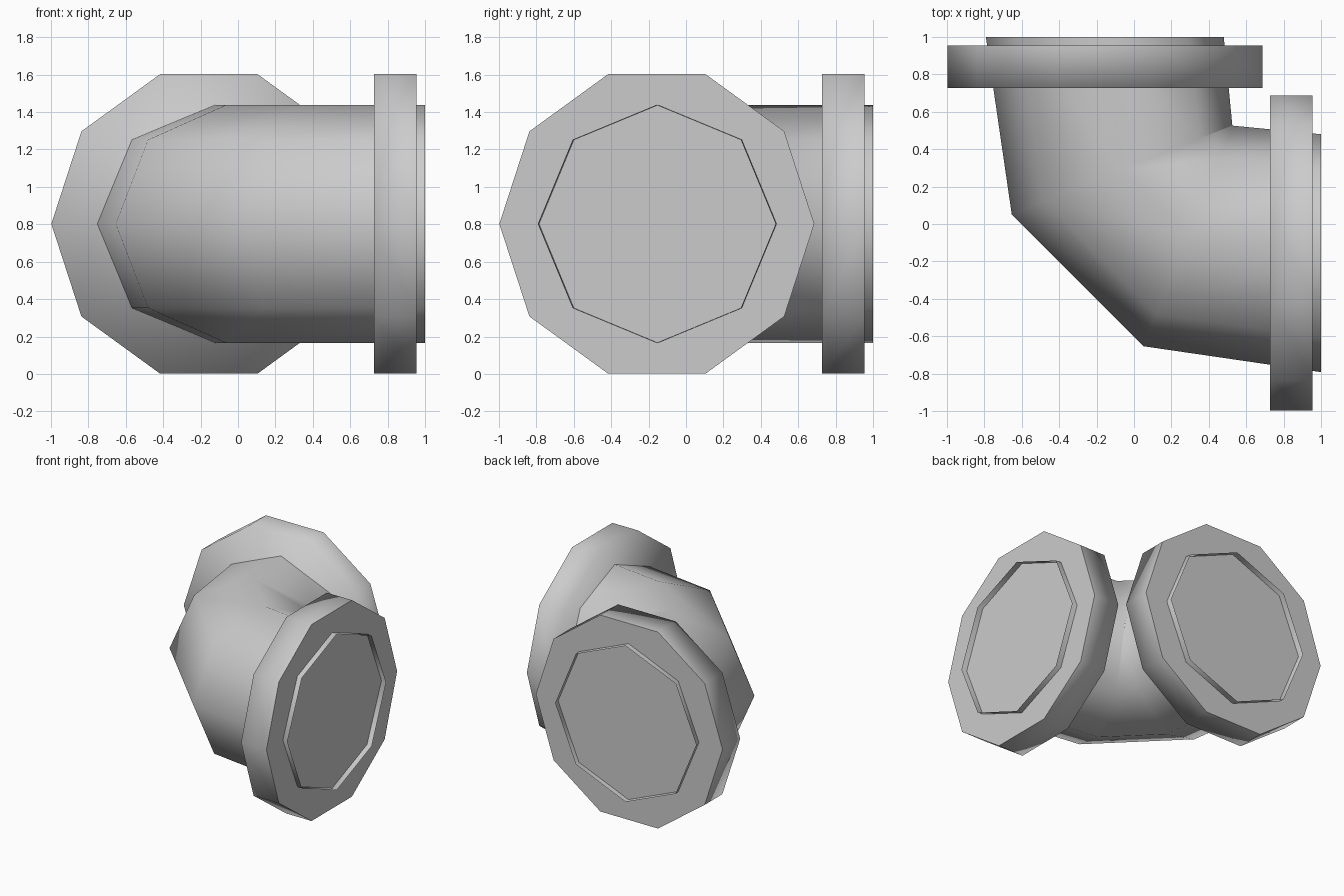
import bpy, bmesh
from math import radians, sin, cos, pi
from mathutils import Vector

cube = bpy.data.objects.get("Cube")
if cube:
    bpy.data.objects.remove(cube, do_unlink=True)

MID_Z = 0.802      # height of the pipe axis
OFFSET = -0.156    # sideways position of both openings
PIPE_R = 0.636
FLANGE_R = 0.842

grey = bpy.data.materials.new("pipe_grey")
grey.use_nodes = True
colour = (0.6, 0.6, 0.6, 1)
grey.diffuse_color = colour
grey.node_tree.nodes["Principled BSDF"].inputs["Base Color"].default_value = colour


def loft(name, sections, sides, radius, capped):
    """Skin smooth rings; each section is (x, y, turn of the ring about z)."""
    bm = bmesh.new()
    rings = []
    for x, y, turn in sections:
        a = radians(turn)
        across = Vector((-sin(a), cos(a), 0))
        centre = Vector((x, y, MID_Z))
        ring = []
        for i in range(sides):
            t = 2 * pi * i / sides
            ring.append(bm.verts.new(
                centre + radius * (cos(t) * across + sin(t) * Vector((0, 0, 1)))))
        rings.append(ring)
    for r, s in zip(rings, rings[1:]):
        for i in range(sides):
            j = (i + 1) % sides
            bm.faces.new((r[i], r[j], s[j], s[i]))
    if capped:
        bm.faces.new(rings[0])
        front = bm.faces.new(rings[-1])
    for face in bm.faces:
        face.smooth = True
    if capped:
        # The outer face is flat with a crisp rim; the back blends into the rim
        front.smooth = False
        for edge in front.edges:
            edge.smooth = False
    bmesh.ops.recalc_face_normals(bm, faces=bm.faces)
    mesh = bpy.data.meshes.new(name)
    bm.to_mesh(mesh)
    bm.free()
    mesh.materials.append(grey)
    bpy.context.collection.objects.link(bpy.data.objects.new(name, mesh))


# Open-ended octagonal elbow, bent in two mitred steps
loft("elbow_pipe", [(1, OFFSET, 0), (0.29, -0.064, -22),
                    (-0.064, 0.29, -68), (OFFSET, 1, -90)], 8, PIPE_R, False)

# Ten-sided flange discs that close the pipe just inside each opening
loft("left_flange", [(0.727, OFFSET, 0), (0.955, OFFSET, 0)], 10, FLANGE_R, True)
loft("back_flange", [(OFFSET, 0.727, -90), (OFFSET, 0.955, -90)], 10, FLANGE_R, True)
